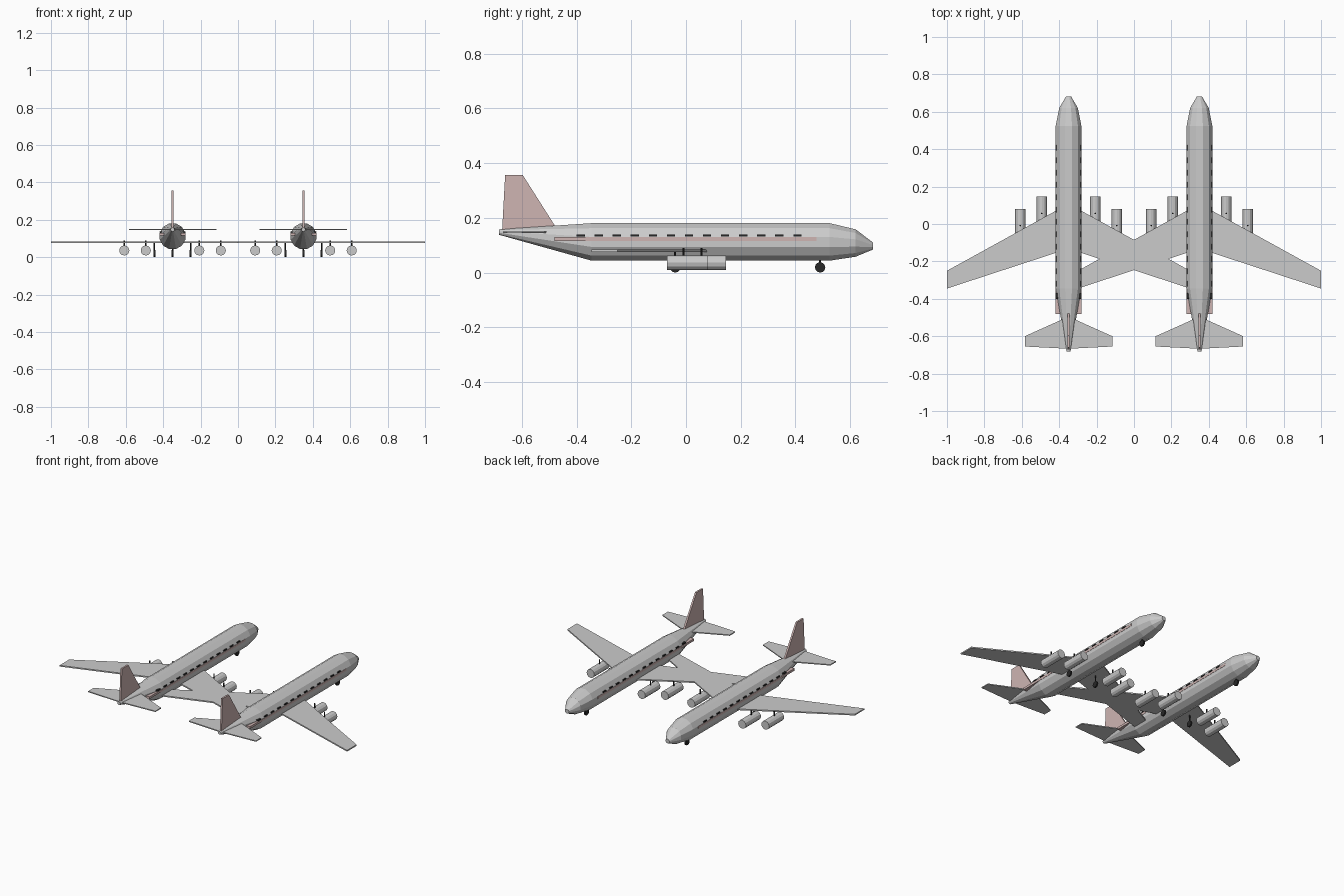
import bpy
import bmesh
import math
from mathutils import Matrix, Vector

cube = bpy.data.objects.get("Cube")
if cube:
    bpy.data.objects.remove(cube, do_unlink=True)


def make_material(name, color):
    mat = bpy.data.materials.new(name)
    mat.use_nodes = True
    mat.diffuse_color = color
    mat.node_tree.nodes["Principled BSDF"].inputs["Base Color"].default_value = color
    return mat


GREY = make_material("light grey", (0.6, 0.6, 0.6, 1))
PINK = make_material("dusty pink", (0.62, 0.46, 0.45, 1))
BLACK = make_material("black", (0.02, 0.02, 0.02, 1))


def finish(name, bm, mat, cx):
    bmesh.ops.recalc_face_normals(bm, faces=bm.faces)
    mesh = bpy.data.meshes.new(name)
    bm.to_mesh(mesh)
    bm.free()
    mesh.materials.append(mat)
    obj = bpy.data.objects.new(name, mesh)
    obj.location.x = cx
    bpy.context.collection.objects.link(obj)
    return obj


def add_box(bm, center, size):
    bmesh.ops.create_cube(bm, size=1, matrix=Matrix.Translation(center) @ Matrix.Diagonal((*size, 1)))


def add_cylinder(bm, center, radius, length, axis, sides=12):
    turn = {"X": Matrix.Rotation(math.pi / 2, 4, "Y"),
            "Y": Matrix.Rotation(math.pi / 2, 4, "X"),
            "Z": Matrix.Identity(4)}[axis]
    bmesh.ops.create_cone(bm, cap_ends=True, segments=sides, radius1=radius, radius2=radius,
                          depth=length, matrix=Matrix.Translation(center) @ turn)


def add_slab(bm, outline, offset):
    """Extrude a flat outline by the offset vector, centred on the outline."""
    off = Vector(offset)
    face = bm.faces.new([bm.verts.new(Vector(p) - off / 2) for p in outline])
    new = bmesh.ops.extrude_face_region(bm, geom=[face])["geom"]
    bmesh.ops.translate(bm, vec=off, verts=[v for v in new if isinstance(v, bmesh.types.BMVert)])


def fuselage(name, cx):
    # stations: y, centre height, apothem
    stations = [(-0.683, 0.148, 0.01), (-0.345, 0.112, 0.0685), (0.525, 0.112, 0.0685),
                (0.62, 0.108, 0.05), (0.683, 0.097, 0.013)]
    sides = 12
    bm = bmesh.new()
    rings = []
    for y, z, r in stations:
        r /= math.cos(math.pi / sides)
        angles = [(k + 0.5) * math.tau / sides for k in range(sides)]
        rings.append([bm.verts.new((r * math.cos(a), y, z + r * math.sin(a))) for a in angles])
    for a, b in zip(rings, rings[1:]):
        for k in range(sides):
            n = (k + 1) % sides
            bm.faces.new((a[k], a[n], b[n], b[k]))
    bm.faces.new(rings[0])
    bm.faces.new(rings[-1])
    finish(name, bm, GREY, cx)


def swept_surface(name, cx, z, thick, lead, tip_lead, tip_trail, trail, span):
    bm = bmesh.new()
    add_slab(bm, [(0, lead, z), (span, tip_lead, z), (span, tip_trail, z),
                  (0, trail, z), (-span, tip_trail, z), (-span, tip_lead, z)], (0, 0, thick))
    finish(name, bm, GREY, cx)


def aircraft(side, cx):
    fuselage(side + "_fuselage", cx)
    swept_surface(side + "_wing", cx, 0.08, 0.008, 0.108, -0.25, -0.345, -0.132, 0.65)
    swept_surface(side + "_tailplane", cx, 0.148, 0.006, -0.495, -0.6, -0.655, -0.667, 0.234)

    # Tail fin
    bm = bmesh.new()
    add_slab(bm, [(0, -0.475, 0.165), (0, -0.597, 0.357), (0, -0.661, 0.357), (0, -0.672, 0.152)],
             (0.011, 0, 0))
    finish(side + "_tail_fin", bm, PINK, cx)

    # Side stripe running through the body
    bm = bmesh.new()
    add_box(bm, (0, -0.002, 0.1225), (0.14, 0.956, 0.014))
    finish(side + "_side_stripe", bm, PINK, cx)

    # Row of cabin windows on both sides
    bm = bmesh.new()
    for k in range(13):
        add_box(bm, (0, -0.385 + 0.066 * k, 0.135), (0.141, 0.03, 0.007))
    finish(side + "_windows", bm, BLACK, cx)

    # Engines and their pylons
    engines, pylons = bmesh.new(), bmesh.new()
    for s in (-1, 1):
        for x, y in ((0.143, 0.072), (0.258, 0.006)):
            add_cylinder(engines, (s * x, y, 0.036), 0.027, 0.15, "Y")
            add_cylinder(pylons, (s * x, y - 0.015, 0.073), 0.004, 0.034, "Z", 8)
    finish(side + "_engines", engines, GREY, cx)
    finish(side + "_pylons", pylons, BLACK, cx)

    # Landing gear: nose wheel and two main wheels
    bm = bmesh.new()
    for x, y, top in ((0, 0.49, 0.06), (-0.097, -0.04, 0.08), (0.097, -0.04, 0.08)):
        add_cylinder(bm, (x, y, 0.019), 0.019, 0.01, "X")
        add_cylinder(bm, (x, y, (top + 0.019) / 2), 0.004, top - 0.019, "Z", 8)
    finish(side + "_landing_gear", bm, BLACK, cx)


# Two identical aircraft side by side, inner wings overlapping
aircraft("right", -0.35)
aircraft("left", 0.35)
